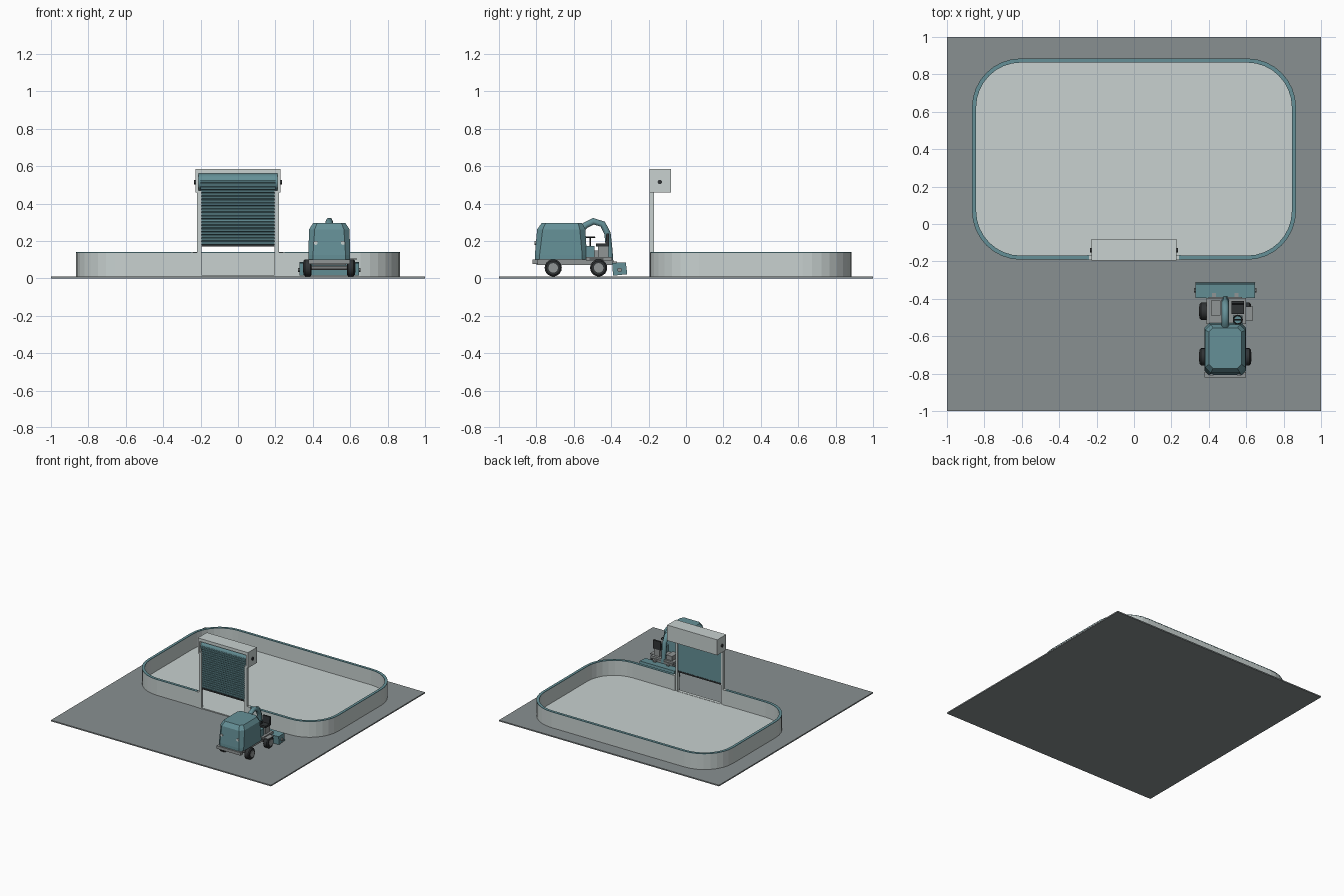
import bpy, bmesh, math
from mathutils import Vector

if "Cube" in bpy.data.objects:
    bpy.data.objects.remove(bpy.data.objects["Cube"], do_unlink=True)


def material(name, r, g, b):
    m = bpy.data.materials.new(name)
    m.use_nodes = True
    m.diffuse_color = (r, g, b, 1)
    m.node_tree.nodes["Principled BSDF"].inputs["Base Color"].default_value = (r, g, b, 1)
    return m


PALE = material("pale grey", 0.58, 0.64, 0.63)
TEAL = material("teal", 0.13, 0.28, 0.31)
FLOOR = material("floor grey", 0.25, 0.28, 0.285)
STEEL = material("steel grey", 0.28, 0.30, 0.30)
DARK = material("rubber black", 0.03, 0.034, 0.036)


def loft(name, rings, mat):
    """Skin a row of equal-length closed rings and cap both ends."""
    bm = bmesh.new()
    rows = [[bm.verts.new(p) for p in ring] for ring in rings]
    n = len(rows[0])
    for a, b in zip(rows, rows[1:]):
        for i in range(n):
            j = (i + 1) % n
            bm.faces.new((a[i], a[j], b[j], b[i]))
    bm.faces.new(rows[0])
    bm.faces.new(rows[-1])
    bmesh.ops.recalc_face_normals(bm, faces=bm.faces)
    mesh = bpy.data.meshes.new(name)
    bm.to_mesh(mesh)
    bm.free()
    mesh.materials.append(mat)
    ob = bpy.data.objects.new(name, mesh)
    bpy.context.collection.objects.link(ob)
    return ob


def chamfered(x0, x1, y0, y1, c, z):
    return [(x0 + c, y0, z), (x1 - c, y0, z), (x1, y0 + c, z), (x1, y1 - c, z),
            (x1 - c, y1, z), (x0 + c, y1, z), (x0, y1 - c, z), (x0, y0 + c, z)]


def box(name, x0, x1, y0, y1, z0, z1, mat):
    ring = [(x0, y0), (x1, y0), (x1, y1), (x0, y1)]
    return loft(name, [[(x, y, z) for x, y in ring] for z in (z0, z1)], mat)


def prism(name, profile, x0, x1, mat):
    """Extrude a (y, z) profile along x."""
    return loft(name, [[(x, y, z) for y, z in profile] for x in (x0, x1)], mat)


def circle(cy, cz, r, n):
    return [(cy + r * math.cos(math.tau * i / n), cz + r * math.sin(math.tau * i / n))
            for i in range(n)]


def tube(name, points, r, mat, cyclic=False, res=1):
    cu = bpy.data.curves.new(name, "CURVE")
    cu.dimensions = "3D"
    cu.bevel_depth, cu.bevel_resolution, cu.use_fill_caps = r, res, True
    sp = cu.splines.new("POLY")
    sp.points.add(len(points) - 1)
    for p, co in zip(sp.points, points):
        p.co = (*co, 1)
    sp.use_cyclic_u = cyclic
    cu.materials.append(mat)
    ob = bpy.data.objects.new(name, cu)
    bpy.context.collection.objects.link(ob)
    bpy.ops.object.select_all(action="DESELECT")
    ob.select_set(True)
    bpy.context.view_layer.objects.active = ob
    bpy.ops.object.convert(target="MESH")
    return ob


# Ground and rink
RX, RY, RR, CY, GAP = 0.865, 0.537, 0.26, 0.347, 0.24


def rink_path(inset, seg=8):
    pts, r = [], RR - inset
    for k, (sx, sy) in enumerate(((1, -1), (1, 1), (-1, 1), (-1, -1))):
        for i in range(seg + 1):
            a = math.pi / 2 * (k - 1 + i / seg)
            pts.append((sx * (RX - RR) + r * math.cos(a), CY + sy * (RY - RR) + r * math.sin(a)))
    return pts


def rink_wall(name, z0, z1, mat, grow=0.0):
    def ends(path):
        return [(GAP, path[0][1])] + path + [(-GAP, path[0][1])]
    outer, inner = ends(rink_path(-grow)), ends(rink_path(0.02 + grow))
    loft(name, [[(*o, z0), (*o, z1), (*i, z1), (*i, z0)] for o, i in zip(outer, inner)], mat)


box("ground", -1, 1, -1, 1, 0, 0.01, FLOOR)
loft("ice", [[(x, y, z) for x, y in rink_path(0.01)] for z in (0.008, 0.016)], PALE)
rink_wall("rink_wall", 0.01, 0.136, PALE)
rink_wall("rink_wall_cap", 0.136, 0.141, TEAL, 0.001)

# Roller door: posts, hood, curtain
for side, s in (("left", 1), ("right", -1)):
    def mirrored(name, a, b, *rest):
        return box(f"{side}_{name}", min(s * a, s * b), max(s * a, s * b), *rest)
    mirrored("door_post", 0.196, 0.218, -0.195, -0.172, 0.01, 0.47, PALE)
    mirrored("wall_end", 0.218, 0.25, -0.193, -0.166, 0.01, 0.139, PALE)
    mirrored("hood_end", 0.212, 0.228, -0.196, -0.08, 0.458, 0.585, PALE)
    prism(f"{side}_axle_bolt", circle(-0.14, 0.515, 0.012, 12), s * 0.226, s * 0.236, DARK)
box("hood_top", -0.228, 0.228, -0.196, -0.08, 0.573, 0.585, PALE)
box("hood_lip", -0.228, 0.228, -0.196, -0.19, 0.56, 0.585, PALE)
box("hood_back", -0.228, 0.228, -0.086, -0.08, 0.458, 0.585, PALE)
box("hood_floor", -0.228, 0.228, -0.172, -0.08, 0.458, 0.464, PALE)
box("door_sill", -0.2, 0.2, -0.193, -0.166, 0.01, 0.018, PALE)
prism("curtain_roll", circle(-0.14, 0.515, 0.045, 24), -0.21, 0.21, TEAL)

SLATS, Z0, Z1 = 20, 0.18, 0.525
step = (Z1 - Z0) / SLATS
profile = []
for i in range(SLATS):
    z = Z0 + i * step
    profile += [(-0.183, z), (-0.188, z + step * 0.25), (-0.188, z + step * 0.75)]
profile += [(-0.183, Z1), (-0.178, Z1), (-0.178, Z0)]
prism("door_curtain", profile, -0.2, 0.2, TEAL)
box("curtain_bottom_bar", -0.2, 0.2, -0.19, -0.176, 0.17, 0.182, DARK)

# Ice machine: tank body and chassis
CX = 0.488


def body_ring(hx, y0, y1, c, z):
    return chamfered(CX - hx, CX + hx, y0, y1, c, z)


loft("machine_body", [body_ring(0.112, -0.808, -0.53, 0.025, 0.1),
                      body_ring(0.112, -0.808, -0.53, 0.025, 0.125),
                      body_ring(0.108, -0.796, -0.538, 0.03, 0.262),
                      body_ring(0.087, -0.772, -0.555, 0.022, 0.295)], TEAL)
box("chassis", CX - 0.09, CX + 0.09, -0.80, -0.39, 0.07, 0.1, STEEL)
box("bumper", CX - 0.11, CX + 0.11, -0.82, -0.79, 0.076, 0.1, STEEL)
box("cab_deck", CX - 0.1, CX + 0.11, -0.535, -0.395, 0.095, 0.115, STEEL)
box("boarding_step", CX + 0.1, CX + 0.147, -0.515, -0.44, 0.1, 0.106, STEEL)
box("engine_box", CX - 0.075, CX - 0.025, -0.49, -0.41, 0.115, 0.15, STEEL)
for side, s in (("left", 1), ("right", -1)):
    x = CX + s * 0.073
    head = [[(x + a, y, b) for a, b in circle(0, 0.19, 0.011, 10)] for y in (-0.81, -0.795)]
    loft(f"{side}_headlight", head, PALE)

# Wheels with hubs
for end, y in (("front", -0.71), ("rear", -0.467)):
    prism(f"{end}_axle", circle(y, 0.056, 0.012, 8), CX - 0.12, CX + 0.12, STEEL)
    for side, s in (("left", 1), ("right", -1)):
        tyre = [(0.095, 0.038), (0.1, 0.046), (0.13, 0.046), (0.137, 0.038)]
        loft(f"{end}_{side}_tyre",
             [[(CX + s * dx, *p) for p in circle(y, 0.056, r, 18)] for dx, r in tyre], DARK)
        prism(f"{end}_{side}_hub", circle(y, 0.056, 0.026, 12), CX + s * 0.13, CX + s * 0.14, STEEL)

# Overhead snow chute
path = [(-0.56, 0.262), (-0.535, 0.285), (-0.495, 0.305), (-0.445, 0.29),
        (-0.42, 0.24), (-0.412, 0.17), (-0.405, 0.08)]
tube("snow_chute", [(CX, y, z) for y, z in path], 0.02, TEAL)

# Seat, console and steering
SX = 0.555
box("seat_base", SX - 0.025, SX + 0.025, -0.47, -0.415, 0.11, 0.17, STEEL)
prism("seat", [(-0.482, 0.17), (-0.412, 0.17), (-0.412, 0.24), (-0.426, 0.24),
               (-0.43, 0.186), (-0.482, 0.186)], SX - 0.033, SX + 0.033, DARK)
box("console", SX - 0.025, SX + 0.025, -0.535, -0.49, 0.11, 0.172, TEAL)
tube("steering_column", [(SX, -0.512, 0.165), (SX, -0.512, 0.22)], 0.004, DARK)
tube("steering_wheel", [(SX + a, -0.512 + b, 0.22) for a, b in circle(0, 0, 0.023, 16)],
     0.004, DARK, True)
tube("steering_spoke", [(SX - 0.022, -0.512, 0.22), (SX + 0.022, -0.512, 0.22)], 0.003, DARK)

# Ice conditioner sled
prism("conditioner", [(-0.395, 0.082), (-0.322, 0.086), (-0.314, 0.022), (-0.39, 0.014)],
      CX - 0.158, CX + 0.158, TEAL)
for side, s in (("left", 1), ("right", -1)):
    prism(f"{side}_conditioner_roller", circle(-0.355, 0.045, 0.012, 10),
          CX + s * 0.155, CX + s * 0.167, STEEL)
    box(f"{side}_lift_arm", CX + s * 0.06 - 0.01, CX + s * 0.06 + 0.01, -0.42, -0.37, 0.07, 0.09, STEEL)

# Smooth shading for the round parts
for ob in bpy.data.objects:
    if any(k in ob.name for k in ("tyre", "hub", "curtain_roll", "steering_wheel")):
        bpy.ops.object.select_all(action="DESELECT")
        ob.select_set(True)
        bpy.context.view_layer.objects.active = ob
        bpy.ops.object.shade_smooth_by_angle(angle=math.radians(35))
